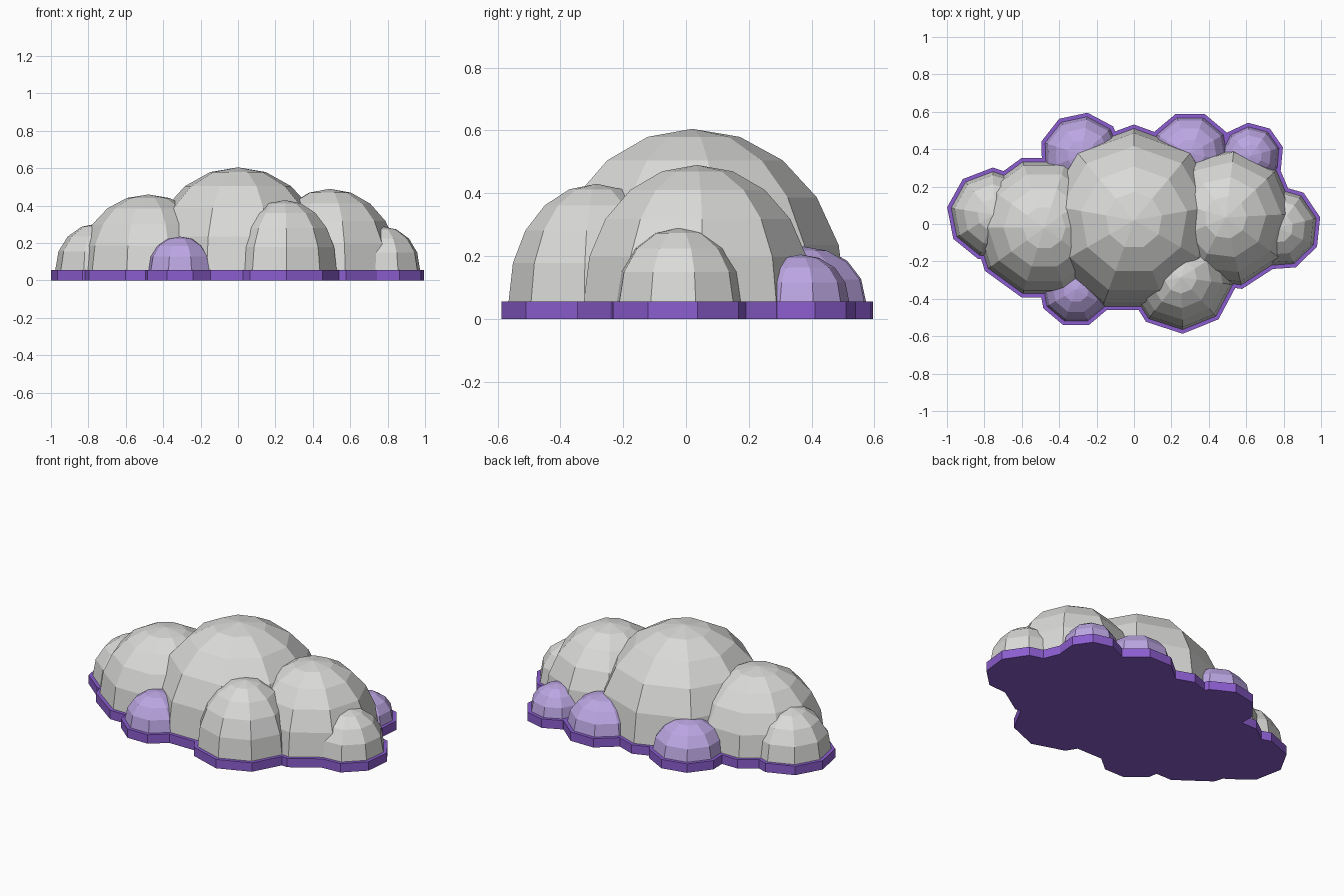
import bpy, math

cube = bpy.data.objects.get("Cube")
if cube:
    bpy.data.objects.remove(cube, do_unlink=True)

SLAB = 0.055   # slab thickness
RIM = 0.022    # how far the slab shows around each dome


def material(name, rgb):
    m = bpy.data.materials.new(name)
    m.use_nodes = True
    m.diffuse_color = (*rgb, 1)
    bsdf = next(n for n in m.node_tree.nodes if n.type == 'BSDF_PRINCIPLED')
    bsdf.inputs["Base Color"].default_value = (*rgb, 1)
    return m


PALE = material("pale_grey", (0.70, 0.70, 0.69))
LILAC = material("lilac", (0.50, 0.38, 0.76))
PURPLE = material("purple", (0.26, 0.11, 0.62))


def mesh_object(name, verts, faces, mat):
    me = bpy.data.meshes.new(name)
    me.from_pydata(verts, [], faces)
    me.materials.append(mat)
    ob = bpy.data.objects.new(name, me)
    bpy.context.scene.collection.objects.link(ob)
    return ob


def ring(x, y, z, r, sides, turn):
    step = 2 * math.pi / sides
    a = math.radians(turn)
    return [(x + r * math.cos(a + i * step), y + r * math.sin(a + i * step), z)
            for i in range(sides)]


def dome(name, x, y, r, top, sides, turn, rings, mat):
    """Faceted half ball standing on the slab."""
    verts, faces = [], []
    for k in range(rings):
        t = k / rings * math.pi / 2
        z = SLAB + (top - SLAB) * math.sin(t) ** 0.95
        verts += ring(x, y, z, r * math.cos(t), sides, turn)
    verts.append((x, y, top))
    for k in range(rings):
        for i in range(sides):
            a, b = k * sides + i, k * sides + (i + 1) % sides
            if k < rings - 1:
                faces.append((a, b, b + sides, a + sides))
            else:
                faces.append((a, b, len(verts) - 1))
    return mesh_object(name, verts, faces, mat)


def prism(name, x, y, r, sides, turn):
    verts = ring(x, y, 0, r, sides, turn) + ring(x, y, SLAB, r, sides, turn)
    faces = [tuple(reversed(range(sides))), tuple(range(sides, 2 * sides))]
    for i in range(sides):
        j = (i + 1) % sides
        faces.append((i, j, j + sides, i + sides))
    return mesh_object(name, verts, faces, PURPLE)


# name, x, y, radius, top height, sides, turn, rings, colour
puffs = [
    ("centre_puff", 0, 0.02, 0.49, 0.605, 9, 90, 5, PALE),
    ("right_puff", -0.48, -0.02, 0.37, 0.46, 10, 0, 5, PALE),
    ("left_puff", 0.49, 0.035, 0.37, 0.49, 9, 3, 5, PALE),
    ("front_puff", 0.25, -0.285, 0.28, 0.43, 9, -88, 5, PALE),
    ("left_end_puff", 0.77, -0.02, 0.21, 0.29, 9, 14, 4, PALE),
    ("right_end_puff", -0.75, 0.05, 0.23, 0.305, 9, 171, 4, PALE),
    ("front_small_puff", -0.31, -0.35, 0.18, 0.235, 9, 250, 4, LILAC),
    ("back_right_small_puff", -0.28, 0.37, 0.205, 0.235, 9, 122, 4, LILAC),
    ("back_left_small_puff", 0.3, 0.375, 0.205, 0.23, 9, 70, 4, LILAC),
    ("left_back_small_puff", 0.625, 0.365, 0.155, 0.205, 9, 95, 4, LILAC),
]

# Domes, and one slab piece under each
pieces = []
for name, x, y, r, top, sides, turn, rings, mat in puffs:
    dome(name, x, y, r, top, sides, turn, rings, mat)
    pieces.append(prism(name + "_slab", x, y, r + RIM, sides, turn))

# Merge the slab pieces into one outline
slab = pieces[0]
slab.name = "base_slab"
for p in pieces[1:]:
    mod = slab.modifiers.new("merge", 'BOOLEAN')
    mod.operation = 'UNION'
    mod.solver = 'EXACT'
    mod.object = p
bpy.context.view_layer.update()
merged = bpy.data.meshes.new_from_object(
    slab.evaluated_get(bpy.context.evaluated_depsgraph_get()))
slab.modifiers.clear()
slab.data = merged
slab.data.name = "base_slab"
slab.data.materials.clear()
slab.data.materials.append(PURPLE)
for p in pieces[1:]:
    bpy.data.objects.remove(p, do_unlink=True)
